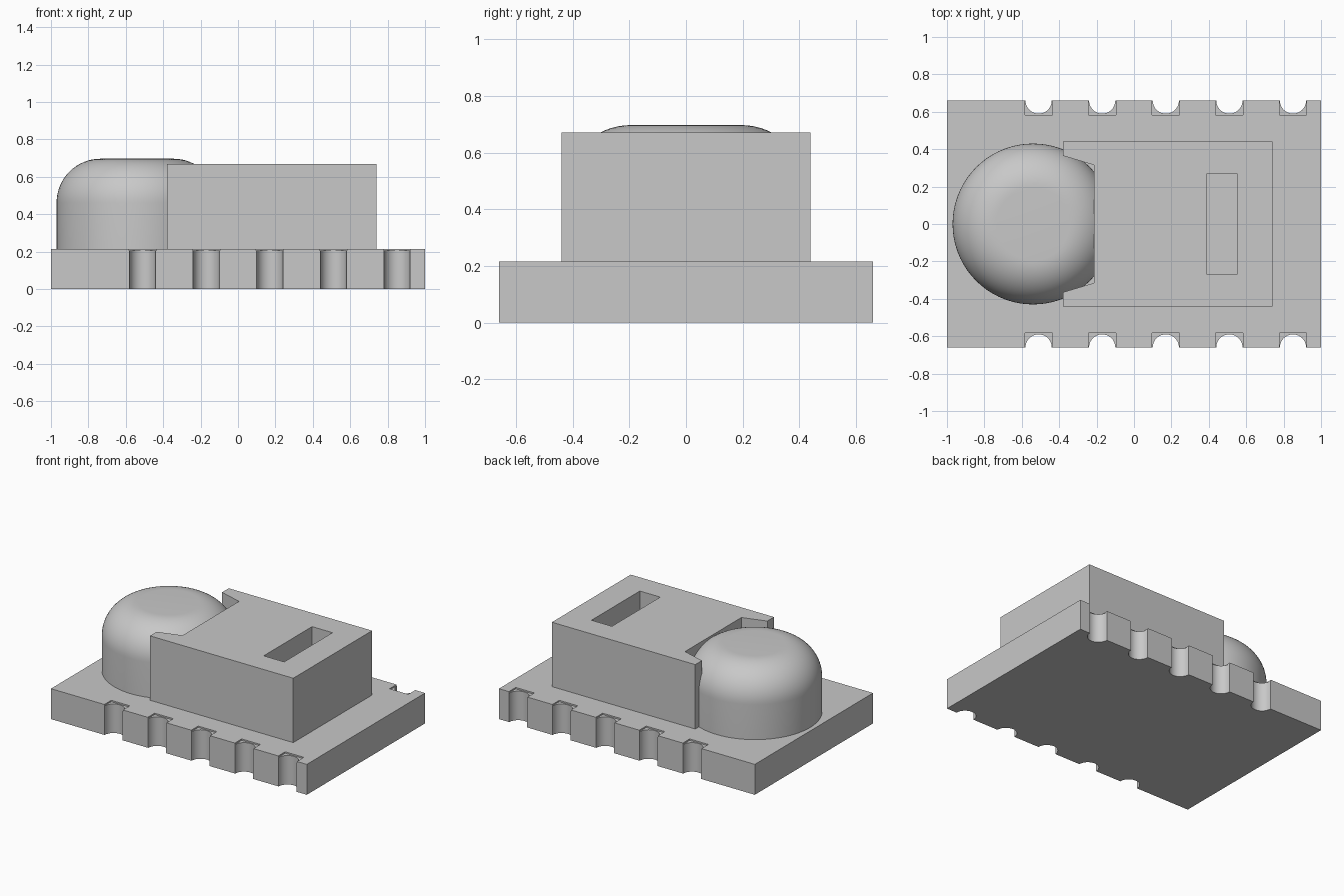
import bpy, bmesh, math
from mathutils import Matrix, Vector

if "Cube" in bpy.data.objects:
    bpy.data.objects.remove(bpy.data.objects["Cube"])

GREY = (0.58, 0.58, 0.58, 1.0)
grey = bpy.data.materials.new("light grey")
grey.use_nodes = True
grey.diffuse_color = GREY
grey.node_tree.nodes["Principled BSDF"].inputs["Base Color"].default_value = GREY

BOARD_TOP = 0.215
HALF_Y = 0.66


def finish(bm, name):
    bmesh.ops.recalc_face_normals(bm, faces=bm.faces)
    mesh = bpy.data.meshes.new(name)
    bm.to_mesh(mesh)
    bm.free()
    obj = bpy.data.objects.new(name, mesh)
    bpy.context.collection.objects.link(obj)
    mesh.materials.append(grey)
    return obj


def add_box(bm, x0, x1, y0, y1, z0, z1):
    centre = Vector((x0 + x1, y0 + y1, z0 + z1)) / 2
    size = Matrix.Diagonal((x1 - x0, y1 - y0, z1 - z0, 1))
    bmesh.ops.create_cube(bm, size=1, matrix=Matrix.Translation(centre) @ size)


def activate(obj):
    bpy.ops.object.select_all(action="DESELECT")
    obj.select_set(True)
    bpy.context.view_layer.objects.active = obj


def cut(obj, cutter):
    cutter.hide_render = True
    mod = obj.modifiers.new("cut", "BOOLEAN")
    mod.operation = "DIFFERENCE"
    mod.solver = "EXACT"
    mod.object = cutter
    activate(obj)
    bpy.ops.object.modifier_apply(modifier=mod.name)
    bpy.data.objects.remove(cutter)


def smooth(obj):
    activate(obj)
    bpy.ops.object.shade_smooth_by_angle(angle=math.radians(30))


# Board with half-round edge contacts and shallow pad recesses
bm = bmesh.new()
add_box(bm, -1, 1, -HALF_Y, HALF_Y, 0, BOARD_TOP)
board = finish(bm, "circuit_board")

holes, recesses = bmesh.new(), bmesh.new()
for i in range(5):
    x = -0.51 + 0.34 * i
    for side in (-1, 1):
        y = side * HALF_Y
        bmesh.ops.create_cone(holes, cap_ends=True, segments=40, radius1=0.07,
                              radius2=0.07, depth=1, matrix=Matrix.Translation((x, y, 0)))
        add_box(recesses, x - 0.073, x + 0.073, y - 0.077, y + 0.077, 0.205, 0.3)
cut(board, finish(holes, "contact_cutter"))
cut(board, finish(recesses, "recess_cutter"))
smooth(board)

# Sensor housing: outline with a tapered bay for the dome, extruded upwards
half = [(0.74, 0.44), (-0.38, 0.44), (-0.38, 0.365), (-0.213, 0.315)]
outline = half + [(x, -y) for x, y in reversed(half)]
bm = bmesh.new()
face = bm.faces.new([bm.verts.new((x, y, 0.205)) for x, y in outline])
top = bmesh.ops.extrude_face_region(bm, geom=[face])["geom"]
bmesh.ops.translate(bm, vec=(0, 0, 0.67 - 0.205),
                    verts=[v for v in top if isinstance(v, bmesh.types.BMVert)])
housing = finish(bm, "sensor_housing")

# Slot through the housing
bm = bmesh.new()
add_box(bm, 0.39, 0.55, -0.27, 0.27, 0.1, 0.9)
cut(housing, finish(bm, "slot_cutter"))

# Round cap with a filleted top edge
RADIUS, FILLET, CAP_TOP = 0.43, 0.235, 0.697
profile = [(RADIUS, 0.205)]
for i in range(17):
    a = math.pi / 2 * i / 16
    profile.append((RADIUS - FILLET + FILLET * math.cos(a),
                    CAP_TOP - FILLET + FILLET * math.sin(a)))
bm = bmesh.new()
verts = [bm.verts.new((r, 0, z)) for r, z in profile]
edges = [bm.edges.new(pair) for pair in zip(verts, verts[1:])]
bmesh.ops.spin(bm, geom=verts + edges, cent=(0, 0, 0), axis=(0, 0, 1),
               angle=math.tau, steps=72, use_merge=True)
bmesh.ops.remove_doubles(bm, verts=bm.verts, dist=0.0001)
bmesh.ops.holes_fill(bm, edges=[e for e in bm.edges if e.is_boundary], sides=0)
bmesh.ops.translate(bm, vec=(-0.54, 0, 0), verts=bm.verts)
cap = finish(bm, "round_cap")
smooth(cap)
